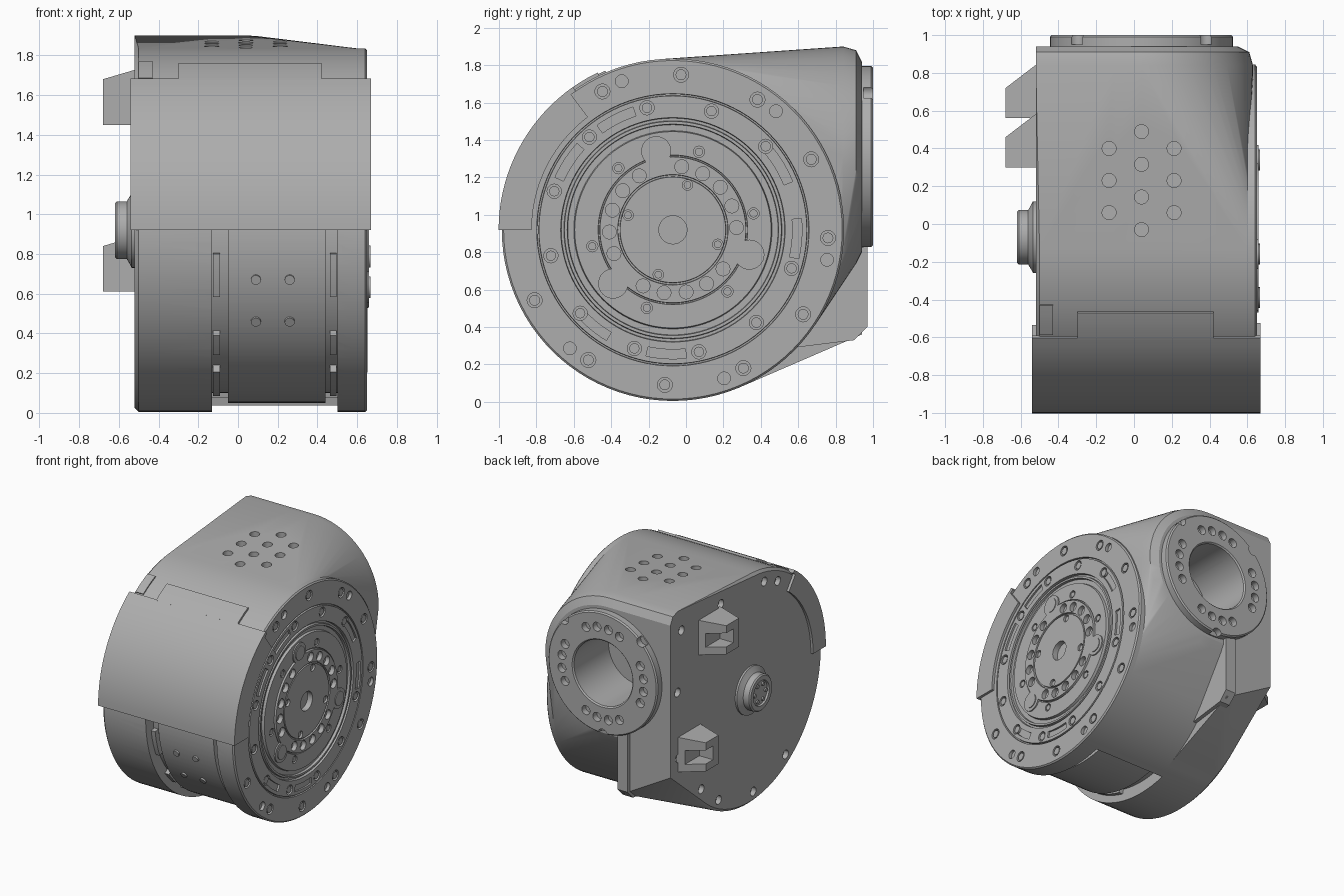
import bpy, bmesh
from math import radians, cos, sin, pi
from mathutils import Vector, Matrix

if "Cube" in bpy.data.objects:
    bpy.data.objects.remove(bpy.data.objects["Cube"], do_unlink=True)

grey = bpy.data.materials.new("machined grey")
grey.use_nodes = True
grey.diffuse_color = (0.42, 0.42, 0.42, 1)
grey.node_tree.nodes["Principled BSDF"].inputs["Base Color"].default_value = (0.42, 0.42, 0.42, 1)

CY, CZ, R = -0.07, 0.92, 0.915      # drum axis and radius
FX, FZ = 0.04, 1.31                 # rear flange centre
X, Y, Z = Vector((1, 0, 0)), Vector((0, 1, 0)), Vector((0, 0, 1))


def polar(x, r, deg):
    """Point around the drum axis."""
    a = radians(deg)
    return Vector((x, CY + r * cos(a), CZ + r * sin(a)))


def rear(y, r, deg):
    """Point around the rear flange axis."""
    a = radians(deg)
    return Vector((FX + r * cos(a), y, FZ + r * sin(a)))


def finish(name, bm):
    bmesh.ops.recalc_face_normals(bm, faces=bm.faces[:])
    mesh = bpy.data.meshes.new(name)
    bm.to_mesh(mesh)
    bm.free()
    mesh.materials.append(grey)
    ob = bpy.data.objects.new(name, mesh)
    bpy.context.collection.objects.link(ob)
    return ob


def activate(ob):
    bpy.ops.object.select_all(action='DESELECT')
    ob.select_set(True)
    bpy.context.view_layer.objects.active = ob


def cut(ob, cutters):
    for c in cutters:
        m = ob.modifiers.new("cut", 'BOOLEAN')
        m.operation, m.solver, m.object = 'DIFFERENCE', 'EXACT', c
        activate(ob)
        bpy.ops.object.modifier_apply(modifier=m.name)


def hull(name, points):
    bm = bmesh.new()
    for p in points:
        bm.verts.new(p)
    bmesh.ops.convex_hull(bm, input=bm.verts[:])
    bmesh.ops.delete(bm, geom=[v for v in bm.verts if not v.link_faces], context='VERTS')
    bmesh.ops.dissolve_limit(bm, angle_limit=0.01, verts=bm.verts[:], edges=bm.edges[:])
    return finish(name, bm)


def add_peg(bm, pos, axis, r, depth, n=20):
    rot = axis.to_track_quat('Z', 'Y').to_matrix().to_4x4()
    bmesh.ops.create_cone(bm, cap_ends=True, segments=n, radius1=r, radius2=r,
                          depth=depth, matrix=Matrix.Translation(pos) @ rot)


def pegs(name, spots, axis, depth, n=20):
    """One object of cylinders, from (position, radius) pairs."""
    bm = bmesh.new()
    for pos, r in spots:
        add_peg(bm, pos, axis, r, depth, n)
    return finish(name, bm)


def add_arc(bm, x0, x1, r0, r1, a0, a1):
    """Solid sector of a ring around the drum axis."""
    n = max(3, int(abs(a1 - a0) / 3))
    rings = []
    for i in range(n + 1):
        a = a0 + (a1 - a0) * i / n
        rings.append([bm.verts.new(polar(x, r, a))
                      for x, r in ((x0, r0), (x1, r0), (x1, r1), (x0, r1))])
    for p, q in zip(rings, rings[1:]):
        for k in range(4):
            bm.faces.new((p[k], p[(k + 1) % 4], q[(k + 1) % 4], q[k]))
    bm.faces.new(rings[0])
    bm.faces.new(rings[-1][::-1])


def arcs(name, specs):
    bm = bmesh.new()
    for s in specs:
        add_arc(bm, *s)
    return finish(name, bm)


def lathe(name, profile, centre, axis, radial, closed=False, n=96):
    """Spin (along, radius) pairs about an axis."""
    bm = bmesh.new()
    vs = [bm.verts.new(centre + axis * h + radial * r) for h, r in profile]
    es = [bm.edges.new(p) for p in zip(vs, vs[1:] + vs[:1] if closed else vs[1:])]
    bmesh.ops.spin(bm, geom=vs + es, cent=centre, axis=axis, angle=2 * pi, steps=n)
    bmesh.ops.remove_doubles(bm, verts=bm.verts[:], dist=1e-5)
    return finish(name, bm)


def circle(x, r):
    return [polar(x, r, i * 3.75) for i in range(96)]


# Housing: drum blended into a rounded rear block
side_pts = circle(-0.52, 0.895) + circle(-0.5, R) + circle(-0.1, R)
for x in (-0.52, -0.1):
    side_pts += [Vector((x, y, z)) for y, z in ((0.84, 1.9), (0.91, 1.88), (0.94, 1.82))]
side_pts += [Vector((-0.52, 0.94, 0.6)), Vector((-0.1, 0.94, 0.36))]
side_housing = hull("side_housing", side_pts)

rear_pts = circle(-0.1, R) + circle(0.6, R)
for y, r in ((0.84, 0.59), (0.91, 0.57), (0.94, 0.51)):
    rear_pts += [rear(y, r, -90 + i * 5) for i in range(37)]
    rear_pts += [Vector((-0.1, y, FZ + s * r)) for s in (-1, 1)]
rear_housing = hull("rear_housing", rear_pts)

# Cuts: front recess with two grooves, vent holes, rear bore
vents = [(FX + s * 0.172, 0.06 + 0.17 * i) for s in (-1, 1) for i in range(3)]
vents += [(FX, -0.03 + 0.173 * i) for i in range(4)]
cutters = [
    arcs("recess_cutter", [(-0.13, 0.5, 0.87, 1.1, 175, 285)]),
    arcs("groove_cutter", [(x, x2, 0.82, 0.9, 174, 284) for x, x2 in ((-0.13, -0.05), (0.44, 0.5))]),
    pegs("vent_cutter", [(Vector((x, y, 1.87)), 0.037) for x, y in vents], Z, 0.3),
    pegs("bore_cutter", [(rear(0.85, 0, 0), 0.262)], Y, 0.6, 64),
]
rim = [(0.8, 1.73), (0.3, 1.75), (-0.25, 1.72), (-0.42, 1.66), (0.85, 1.25), (0.84, 0.72),
       (0.55, 0.36), (0.33, 0.19), (-0.11, 0.09), (-0.52, 0.23)]
rim_cut = pegs("rim_cutter", [(Vector((-0.52, y, z)), 0.035) for y, z in rim], X, 0.08)
cut(side_housing, cutters + [rim_cut])
cut(rear_housing, cutters)

# Blocks inside the grooves and small screws on the central band
arcs("groove_blocks", [(x, x + 0.035, 0.8, 0.86, a, b) for x in (-0.125, 0.462)
                       for a, b in ((188, 203), (218, 227), (236, 256))])
for z in (0.67, 0.4):
    side = Vector((0, -1, (z - CZ) / 0.84)).normalized()
    base = Vector((0, CY, CZ)) + side * 0.872
    pegs("band_screws", [(base + X * x, 0.025) for x in (0.09, 0.26)], side, 0.02)

# Wrap-around front cover with tab and side lips
arcs("front_cover", [
    (-0.54, 0.67, 0.905, 0.932, 180, 125),
    (-0.3, 0.42, 0.905, 0.932, 125.5, 115.5),
    (0.645, 0.67, 0.755, 0.906, 180, 127),
    (-0.54, -0.515, 0.77, 0.906, 180, 127)])

# Output face with stepped rings
face = lathe("output_face", [
    (0.59, 0), (0.59, R), (0.64, R), (0.65, 0.905), (0.65, 0.728), (0.635, 0.726),
    (0.635, 0.718), (0.652, 0.716), (0.652, 0.6), (0.63, 0.597), (0.63, 0.583), (0.65, 0.58),
    (0.65, 0.565), (0.63, 0.562), (0.63, 0.53), (0.65, 0.525), (0.65, 0.4), (0.64, 0.398),
    (0.64, 0.392), (0.66, 0.39), (0.66, 0.295), (0.645, 0.293), (0.645, 0.284),
    (0.658, 0.282), (0.658, 0.075), (0.61, 0.075), (0.61, 0)],
    Vector((0, CY, CZ)), X, Y)

# Mounting pads around the hub
pad_angles = (102, 222, 342)
pegs("hub_pads", [(polar(0.65, 0.43, a), 0.08) for a in pad_angles], X, 0.02, 32)
pegs("pad_screws", [(polar(0.655, 0.43, a), 0.055) for a in pad_angles], X, 0.022, 24)

# Face holes, slots and recessed screws
screws = [(polar(0.65, 0.83, 27 + 30 * i), 0.04) for i in range(12) if i not in (4, 5)]
screws += [(polar(0.65, 0.667, 12 + 30 * i), 0.038) for i in range(12) if i]
screws += [(polar(0.65, 0.44, 11.5 + 60 * i), 0.03) for i in range(6)]
screws += [(polar(0.65, 0.252, 72 + 90 * i), 0.028) for i in range(4)]
holes = [(polar(0.65, 0.84, 109 - 60 * i), 0.034) for i in range(5)]
holes += [(polar(0.65, 0.34, 2 + 20 * i), 0.037) for i in range(18) if 2 + 20 * i not in pad_angles]
hole_cut = pegs("hole_cutter", screws + holes, X, 0.05)
slot_cut = arcs("slot_cutter", [(0.638, 0.7, 0.64, 0.69, a - 9, a + 9)
                                for a in (117, 147, 230, 267, 356, 31)])
cut(face, [hole_cut, slot_cut])
pegs("face_screws", [(p - X * 0.018, r * 0.72) for p, r in screws], X, 0.03, 16)

# Rear flange with bolt holes and rim notches
flange = lathe("rear_flange", [(0.9, 0.26), (0.9, 0.485), (0.99, 0.485), (1, 0.475), (1, 0.27), (0.99, 0.26)],
               Vector((FX, 0, FZ)), Y, X, closed=True)
bolts = [(rear(1, 0.365, q + d), 0.036) for q in (0, 90, 180, 270) for d in (-24, -8, 8, 24)]
bolts += [(rear(1, 0.485, a), 0.04) for a in (45, 135, 270)]
bolt_cut = pegs("bolt_cutter", bolts, Y, 0.1)
cut(flange, [bolt_cut])

# Rib under the flange
hull("rear_rib", [Vector((x, y, z)) for x in (-0.16, -0.07) for y, z in
                  ((0.58, 0.29), (0.9, 0.33), (0.97, 0.4), (0.97, 0.86), (0.6, 0.86))])

# Side boss with ring of screws
lathe("side_boss", [(-0.5, 0.19), (-0.535, 0.19), (-0.545, 0.17), (-0.56, 0.145), (-0.61, 0.145),
                    (-0.62, 0.135), (-0.62, 0.1), (-0.605, 0.095), (-0.605, 0)],
      Vector((0, CY, CZ)), X, Y, n=48)
pegs("boss_screws", [(polar(-0.607, 0.07, 60 * i), 0.015) for i in range(6)], X, 0.02, 12)

# Two side cable clips with open channels
for name, dy, dz in (("upper_clip", 0, 0), ("lower_clip", 0.26, -0.84)):
    off = Vector((0, dy, dz))
    outline = [(-0.68, 0.3, 1.45), (-0.68, 0.46, 1.45), (-0.68, 0.3, 1.68), (-0.68, 0.46, 1.68),
               (-0.51, 0.3, 1.45), (-0.51, 0.59, 1.45), (-0.51, 0.3, 1.73), (-0.51, 0.59, 1.73)]
    clip = hull(name, [Vector(p) + off for p in outline])
    channel = hull("channel_cutter", [Vector((x, y, z)) + off for x in (-0.8, -0.56)
                                      for y in (0.37, 0.8) for z in (1.51, 1.62)])
    cut(clip, [channel])
    cutters.append(channel)

# Small latch plate beside the cover
arcs("latch_plate", [(-0.5, -0.43, 0.9, 0.924, 124, 113)])

# Remove cutters and smooth the rounded surfaces
for c in cutters + [rim_cut, hole_cut, slot_cut, bolt_cut]:
    bpy.data.objects.remove(c, do_unlink=True)
for ob in list(bpy.context.collection.objects):
    if ob.type == 'MESH':
        activate(ob)
        bpy.ops.object.shade_smooth_by_angle(angle=radians(25))
